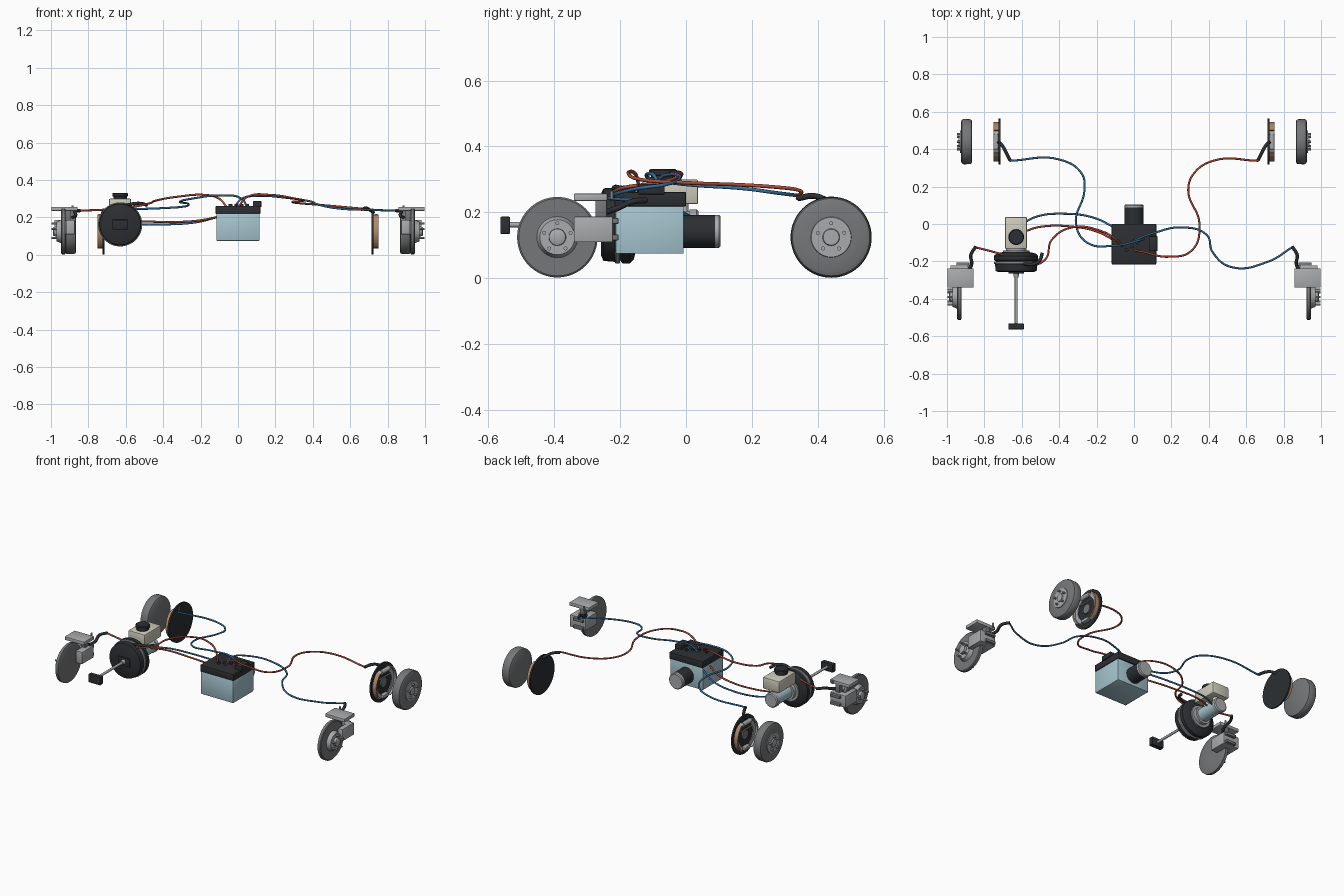
import bpy, bmesh
from math import sin, cos, pi, radians
from mathutils import Vector

if "Cube" in bpy.data.objects:
    bpy.data.objects.remove(bpy.data.objects["Cube"])


def mat(name, rgb):
    m = bpy.data.materials.new(name)
    m.diffuse_color = (*rgb, 1)
    m.use_nodes = True
    m.node_tree.nodes["Principled BSDF"].inputs["Base Color"].default_value = m.diffuse_color
    return m


BLACK = mat("black", (0.025, 0.028, 0.032))
BLUE = mat("pale_blue", (0.38, 0.56, 0.63))
CREAM = mat("cream", (0.62, 0.6, 0.5))
RED_L = mat("red_line", (0.45, 0.07, 0.04))
BLUE_L = mat("blue_line", (0.04, 0.17, 0.36))
TAN = mat("tan", (0.45, 0.25, 0.13))
STEEL = mat("steel", (0.4, 0.41, 0.42))
DARK = mat("dark_steel", (0.18, 0.185, 0.19))


def finish(bm, name, m):
    bmesh.ops.recalc_face_normals(bm, faces=bm.faces)
    me = bpy.data.meshes.new(name)
    bm.to_mesh(me)
    bm.free()
    ob = bpy.data.objects.new(name, me)
    bpy.context.collection.objects.link(ob)
    if m:
        me.materials.append(m)
    bpy.ops.object.select_all(action='DESELECT')
    bpy.context.view_layer.objects.active = ob
    ob.select_set(True)
    bpy.ops.object.shade_smooth_by_angle(angle=radians(35))
    return ob


def box(name, x, y, z, m=None, bevel=0.003):
    bm = bmesh.new()
    bmesh.ops.create_cube(bm, size=1)
    for v in bm.verts:
        v.co = [(a[0] + a[1]) / 2 + c * abs(a[1] - a[0]) for a, c in zip((x, y, z), v.co)]
    if bevel:
        bmesh.ops.bevel(bm, geom=bm.edges[:], offset=bevel, segments=2, affect='EDGES', profile=0.5)
    return finish(bm, name, m)


def lathe(name, profile, axis, at, m=None, sign=1, n=48, arc=None):
    """Revolve (along, radius) pairs; arc=(start, end) makes a closed partial sweep."""
    bm = bmesh.new()
    a0, a1 = arc or (0, 2 * pi)
    rings = []
    for i in range(n + 1 if arc else n):
        t = a0 + (a1 - a0) * i / n
        ring = []
        for a, r in profile:
            u, w = r * cos(t), r * sin(t)
            p = {'X': (sign * a, u, w), 'Y': (u, sign * a, w), 'Z': (u, w, sign * a)}[axis]
            ring.append(bm.verts.new(Vector(p) + Vector(at)))
        rings.append(ring)
    k = len(profile)
    for i in range(n):
        p, q = rings[i], rings[(i + 1) % len(rings)]
        for j in range(k if arc else k - 1):
            bm.faces.new((p[j], p[(j + 1) % k], q[(j + 1) % k], q[j]))
    ends = [rings[0], rings[-1]] if arc else [[r[0] for r in rings], [r[-1] for r in rings]]
    for e in ends:
        bm.faces.new(e)
    return finish(bm, name, m)


def tube(name, pts, r, m):
    cu = bpy.data.curves.new(name, 'CURVE')
    cu.dimensions = '3D'
    cu.bevel_depth, cu.bevel_resolution, cu.resolution_u = r, 2, 10
    cu.use_fill_caps = True
    sp = cu.splines.new('BEZIER')
    sp.bezier_points.add(len(pts) - 1)
    for b, p in zip(sp.bezier_points, pts):
        b.co = p
        b.handle_left_type = b.handle_right_type = 'AUTO'
    cu.materials.append(m)
    ob = bpy.data.objects.new(name, cu)
    bpy.context.collection.objects.link(ob)


# Control unit: block, lid, connector, pump motor
box("control_unit_block", (-.115, .115), (-.213, -.007), (.075, .22), BLUE)
box("control_unit_lid", (-.119, .119), (-.216, 0), (.218, .262), BLACK, .004)
box("connector", (.08, .125), (-.145, -.065), (.255, .287), BLACK)
lathe("pump_motor", [(-.01, .05), (.088, .05)], 'Y', (0, 0, .143), BLACK)
lathe("pump_motor_cap", [(.085, .05), (.1, .05), (.105, .045)], 'Y', (0, 0, .143), STEEL)
for i, x in enumerate((-.04, -.01, .02, .05)):
    lathe("line_port_%d" % i, [(.255, .01), (.272, .01)], 'Z', (x, -.14 + .02 * i, 0), BLACK, n=12)

# Booster, push rod and pedal
C = (-.63, 0, .163)
lathe("booster_front_shell", [(-.257, .095), (-.25, .11), (-.212, .113), (-.205, .105), (-.2, .105)], 'Y', C, BLACK)
lathe("booster_band", [(-.215, .115), (-.212, .118), (-.203, .118), (-.2, .115)], 'Y', C, STEEL)
lathe("booster_rear_shell", [(-.2, .108), (-.192, .118), (-.17, .118), (-.158, .105), (-.15, .07)], 'Y', C, BLACK)
lathe("booster_neck", [(-.155, .07), (-.142, .07), (-.142, .055), (-.12, .055)], 'Y', C, STEEL)
box("booster_plate", (-.672, -.588), (-.264, -.25), (.135, .188), BLACK)
lathe("push_rod", [(-.54, .008), (-.25, .008)], 'Y', C, STEEL, n=16)
lathe("push_rod_collar", [(-.285, .012), (-.25, .018)], 'Y', C, STEEL, n=20)
box("pedal_pad", (-.672, -.588), (-.563, -.533), (.135, .187), BLACK)
tube("vacuum_hose", [(-.6, -.21, .265), (-.54, -.215, .275), (-.505, -.195, .272), (-.49, -.155, .265)], .009, BLACK)

# Master cylinder and reservoir
lathe("master_cylinder", [(-.14, .042), (.012, .042)], 'Y', C, BLUE)
lathe("master_cylinder_cap", [(.01, .046), (.032, .046), (.038, .04)], 'Y', C, STEEL)
for y in (-.09, -.01):
    lathe("reservoir_neck", [(.19, .018), (.23, .018)], 'Z', (-.63, y, 0), CREAM, n=20)
box("fluid_reservoir", (-.69, -.572), (-.132, .037), (.225, .3), CREAM, .006)
lathe("reservoir_cap", [(.298, .036), (.312, .036), (.314, .042), (.328, .042), (.332, .037)], 'Z', (-.63, -.07, 0), BLACK)

for s, side in ((-1, "left"), (1, "right")):
    def X(a, b):
        return sorted((s * a, s * b))

    # Front disc, hub and studs
    f = (0, -.39, .125)
    lathe(side + "_front_disc", [(.922, .05), (.922, .116), (.925, .122), (.942, .122), (.946, .117), (.946, .05)], 'X', f, DARK, s, 64)
    lathe(side + "_front_hub", [(.944, .063), (.962, .056), (.97, .053), (.97, .026), (.985, .025), (.988, .02)], 'X', f, STEEL, s)
    for i in range(5):
        t = pi / 2 + i * 2 * pi / 5
        off = Vector((0, .042 * cos(t), .042 * sin(t)))
        lathe(side + "_front_stud", [(.965, .006), (.998, .006)], 'X', Vector(f) + off, STEEL, s, 10)
        lathe(side + "_rear_stud", [(.92, .006), (.947, .006)], 'X', Vector((0, .44, .125)) + off, STEEL, s, 10)

    # Caliper straddling the disc, lugs and mounting plate
    box(side + "_caliper_outer", X(.95, .982), (-.34, -.222), (.11, .187), STEEL)
    box(side + "_caliper_inner", X(.872, .918), (-.34, -.222), (.11, .187), STEEL)
    box(side + "_caliper_bridge", X(.872, .982), (-.265, -.222), (.11, .187), STEEL)
    for z in (.115, .165):
        box(side + "_caliper_lug", X(.88, .95), (-.24, -.205), (z, z + .018), DARK)
    box(side + "_bracket_plate", X(.858, .997), (-.34, -.238), (.235, .257), STEEL)
    box(side + "_bracket_post", X(.895, .925), (-.275, -.24), (.18, .238), DARK)
    lathe(side + "_bleed_screw", [(.24, .006), (.265, .006)], 'Z', (s * .885, -.225, 0), STEEL, n=10)
    tube(side + "_front_hose", [(s * .885, -.25, .2), (s * .868, -.215, .21), (s * .872, -.165, .232), (s * .845, -.12, .237)], .009, BLACK)

    # Rear drum
    r = (0, .44, .125)
    lathe(side + "_rear_drum", [(.865, .108), (.87, .117), (.877, .12), (.912, .121), (.92, .117), (.925, .105), (.926, .06)], 'X', r, DARK, s, 64)
    lathe(side + "_rear_hub", [(.92, .063), (.93, .06), (.93, .026), (.937, .024)], 'X', r, STEEL, s)

    # Backing plate, shoes, wheel cylinder and hose
    lathe(side + "_backing_plate", [(.714, .118), (.714, .123), (.724, .123), (.724, .118)], 'X', r, BLACK, s, 64)
    for a in (0, pi):
        arc = (a - 1.15, a + 1.15)
        lathe(side + "_shoe_web", [(.73, .072), (.736, .072), (.736, .098), (.73, .098)], 'X', r, STEEL, s, 24, arc)
        lathe(side + "_shoe_table", [(.724, .096), (.75, .096), (.75, .1), (.724, .1)], 'X', r, STEEL, s, 24, arc)
        lathe(side + "_shoe_lining", [(.724, .1), (.75, .1), (.75, .106), (.724, .106)], 'X', r, TAN, s, 24, (a - .95, a + .95))
    lathe(side + "_wheel_cylinder", [(.4, .014), (.48, .014)], 'Y', (s * .738, 0, .205), STEEL, n=20)
    box(side + "_shoe_anchor", X(.72, .748), (.41, .47), (.035, .055), STEEL)
    lathe(side + "_shoe_spring", [(.385, .005), (.495, .005)], 'Y', (s * .738, 0, .165), STEEL, n=10)
    lathe(side + "_plate_centre", [(.72, .03), (.732, .03)], 'X', r, DARK, s, 32)
    tube(side + "_rear_hose", [(s * .725, .44, .225), (s * .705, .42, .24), (s * .685, .385, .25), (s * .662, .34, .243)], .009, BLACK)

# Brake lines from the control unit to the wheels and master cylinder
R = .0055
tube("left_front_line", [(-.845, -.125, .237), (-.7, -.165, .242), (-.57, -.22, .255), (-.475, -.19, .275), (-.44, -.085, .29),
                         (-.33, -.018, .31), (-.17, -.04, .32), (-.1, -.08, .3), (-.06, -.12, .255)], R, RED_L)
tube("right_front_line", [(.845, -.125, .237), (.72, -.2, .24), (.52, -.23, .25), (.42, -.15, .272), (.39, -.06, .285),
                          (.26, -.018, .305), (.1, -.05, .315), (.02, -.08, .3), (-.02, -.1, .255)], R, BLUE_L)
tube("left_rear_line", [(-.665, .338, .243), (-.4, .345, .25), (-.28, .27, .26), (-.265, .18, .272), (-.31, 0, .285),
                        (-.25, -.1, .3), (-.1, -.115, .317), (.02, -.09, .3), (.05, -.08, .255)], R, BLUE_L)
tube("right_rear_line", [(.665, .338, .247), (.43, .34, .268), (.32, .27, .277), (.29, .18, .283), (.35, 0, .29),
                         (.31, -.14, .3), (.18, -.175, .32), (.05, -.15, .31), (0, -.14, .255)], R, RED_L)
tube("master_line_blue", [(-.6, 0, .165), (-.52, .04, .163), (-.38, .055, .163), (-.22, .035, .175), (-.1, -.02, .205)], R, BLUE_L)
tube("master_line_red", [(-.6, -.045, .178), (-.5, -.015, .178), (-.32, -.015, .176), (-.2, -.04, .185), (-.1, -.09, .205)], R, RED_L)
